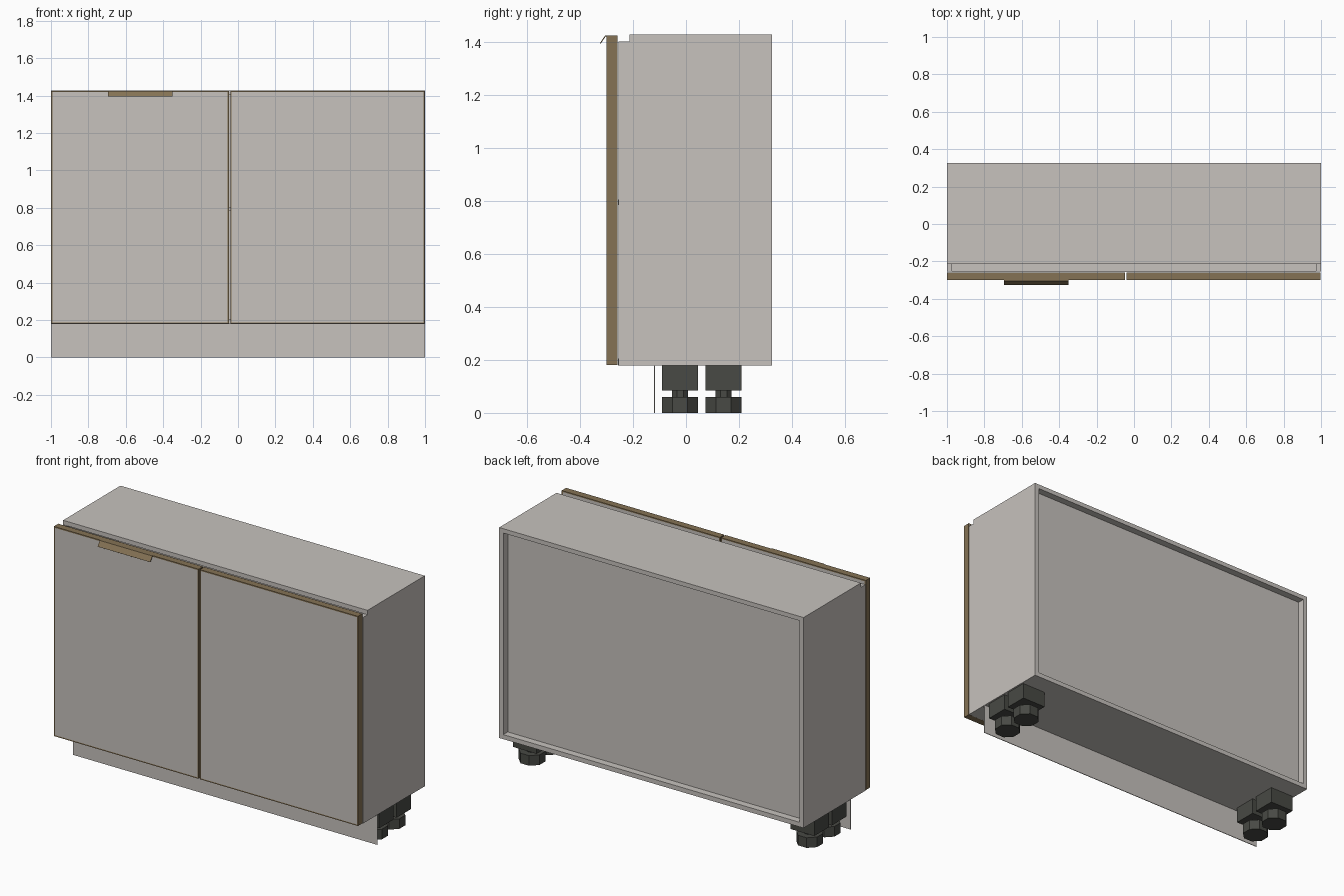
import bpy, bmesh, math

if "Cube" in bpy.data.objects:
    bpy.data.objects.remove(bpy.data.objects["Cube"])


def material(name, rgb):
    m = bpy.data.materials.new(name)
    m.diffuse_color = (*rgb, 1)
    m.use_nodes = True
    m.node_tree.nodes["Principled BSDF"].inputs["Base Color"].default_value = m.diffuse_color
    return m


GREY = material("warm_grey", (0.57, 0.54, 0.51))
BROWN = material("bronze_brown", (0.235, 0.17, 0.09))
DARK = material("dark_plastic", (0.065, 0.067, 0.058))


def finish(name, bm, *mats):
    bmesh.ops.recalc_face_normals(bm, faces=bm.faces)
    me = bpy.data.meshes.new(name)
    bm.to_mesh(me)
    bm.free()
    for m in mats:
        me.materials.append(m)
    ob = bpy.data.objects.new(name, me)
    bpy.context.collection.objects.link(ob)
    return ob


def add_box(bm, x, y, z):
    verts = bmesh.ops.create_cube(bm, size=1)["verts"]
    for v in verts:
        for i, (lo, hi) in enumerate((x, y, z)):
            v.co[i] = hi if v.co[i] > 0 else lo


def box(name, x, y, z, mat):
    bm = bmesh.new()
    add_box(bm, x, y, z)
    return finish(name, bm, mat)


def add_octagon(bm, x, y, z0, z1, width):
    r = width / 2 / math.cos(math.pi / 8)
    ring = [bm.verts.new((x + r * math.cos(a), y + r * math.sin(a), z0))
            for a in [math.pi / 8 + i * math.pi / 4 for i in range(8)]]
    face = bm.faces.new(ring)
    ext = bmesh.ops.extrude_face_region(bm, geom=[face])["geom"]
    for v in ext:
        if isinstance(v, bmesh.types.BMVert):
            v.co.z = z1


def door(name, x0, x1):
    # brown edged slab with grey front and back panels
    bm = bmesh.new()
    add_box(bm, (x0, x1), (-0.30, -0.259), (0.18, 1.425))
    bm.normal_update()
    panels = [f for f in bm.faces if abs(f.normal.y) > 0.9]
    bmesh.ops.inset_individual(bm, faces=panels, thickness=0.01)
    for f in panels:
        f.material_index = 1
    finish(name, bm, BROWN, GREY)


# Carcass panels
T = 0.027
for side, s in (("left", -1), ("right", 1)):
    box(side + "_side_panel", sorted((s, s * (1 - T))), (-0.254, 0.325), (0.178, 1.402), GREY)
inner = (-1 + T, 1 - T)
box("top_panel", (-1, 1), (-0.213, 0.325), (1.402, 1.428), GREY)
box("bottom_panel", inner, (-0.256, 0.325), (0.178, 0.178 + T), GREY)
box("shelf", inner, (-0.256, 0.27), (0.785, 0.805), GREY)
box("back_panel", inner, (0.27, 0.283), (0.178 + T, 1.402), GREY)

# Doors
door("left_door", -1, -0.049)
door("right_door", -0.041, 0.998)

# Angled pull lip on the left door
bm = bmesh.new()
profile = [(-0.30, 1.425), (-0.305, 1.425), (-0.325, 1.396),
           (-0.322, 1.394), (-0.303, 1.421), (-0.30, 1.421)]
face = bm.faces.new([bm.verts.new((-0.695, y, z)) for y, z in profile])
for v in bmesh.ops.extrude_face_region(bm, geom=[face])["geom"]:
    if isinstance(v, bmesh.types.BMVert):
        v.co.x = -0.35
finish("door_pull", bm, BROWN)

# Plinth board
box("plinth", (-1, 1), (-0.121, -0.117), (0, 0.178), GREY)

# Adjustable legs: block, neck and octagonal foot
for sx, side in ((-1, "left"), (1, "right")):
    for y, place in ((-0.022, "front"), (0.142, "back")):
        bm = bmesh.new()
        x = sx * 0.912
        add_box(bm, (x - 0.078, x + 0.078), (y - 0.068, y + 0.068), (0.084, 0.178))
        add_octagon(bm, x, y, 0.058, 0.086, 0.06)
        add_octagon(bm, x, y, 0, 0.06, 0.136)
        finish(f"{place}_{side}_leg", bm, DARK)
